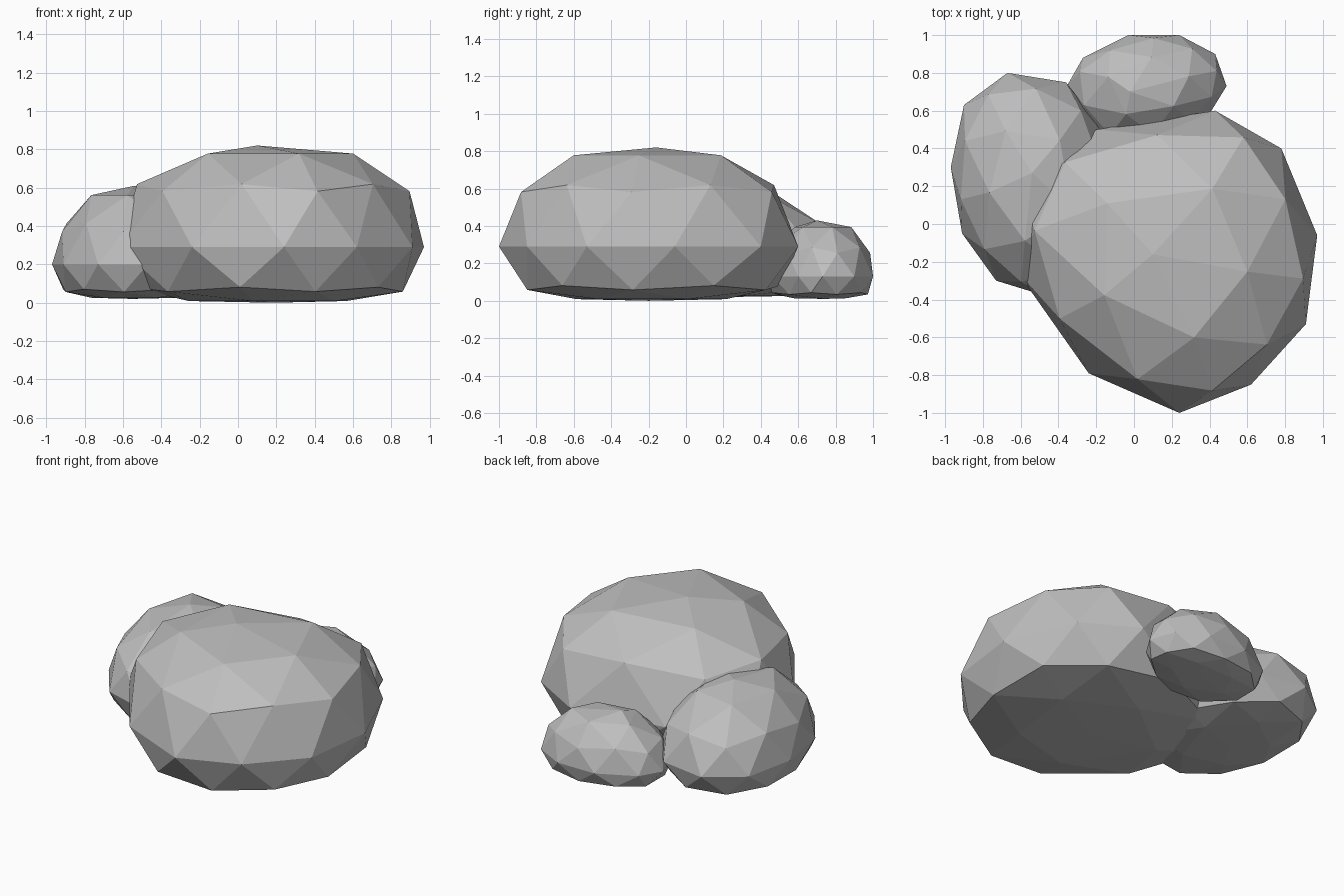
import bpy, bmesh, math
from mathutils import Vector

cube = bpy.data.objects.get("Cube")
if cube:
    bpy.data.objects.remove(cube)

stone = bpy.data.materials.new("stone_grey")
stone.use_nodes = True
stone.diffuse_color = (0.52, 0.52, 0.52, 1)
stone.node_tree.nodes["Principled BSDF"].inputs["Base Color"].default_value = stone.diffuse_color

# Height profiles: sphere height -> share of the rock's height or depth
BROAD = [(0, 0), (0.447, 0.55), (0.526, 0.62), (0.85, 0.92), (1, 1)]
ROUND = [(0, 0), (0.447, 0.42), (0.526, 0.52), (0.85, 0.88), (1, 1)]
BASE = [(0, 0), (0.447, 0.72), (0.526, 0.8), (0.85, 0.97), (1, 1)]


def profile(table, s):
    for (a, fa), (b, fb) in zip(table, table[1:]):
        if s <= b:
            return fa + (fb - fa) * (s - a) / (b - a)
    return 1


def rock(name, crown, centre, peak, waist, top, bottom, outline):
    """Faceted boulder: an icosphere fitted to a ten-sided waist outline."""
    bm = bmesh.new()
    bmesh.ops.create_icosphere(bm, subdivisions=2, radius=1)
    mid = Vector(centre)
    points = [Vector(p) - mid for p in outline]
    for v in bm.verts:
        x, y, z = v.co
        r = math.hypot(x, y)
        if r < 0.01:
            flat = Vector(peak) if z > 0 else mid
        else:
            t = round((math.degrees(math.atan2(y, x)) - 18) / 18) / 2
            i = math.floor(t)
            side = points[i % 10].lerp(points[(i + 1) % 10], t - i)
            if t != i:
                side = side / math.cos(math.radians(18))
            flat = mid + side * r
        if z >= 0:
            height = waist + (top - waist) * profile(crown, z)
        else:
            height = waist - (waist - bottom) * profile(BASE, -z)
        v.co = (flat.x, flat.y, height)
    bmesh.ops.recalc_face_normals(bm, faces=bm.faces)
    mesh = bpy.data.meshes.new(name)
    bm.to_mesh(mesh)
    bm.free()
    mesh.materials.append(stone)
    obj = bpy.data.objects.new(name, mesh)
    bpy.context.collection.objects.link(obj)


# Main boulder
rock("large_rock", BROAD, (0.18, -0.2), (0.1, -0.16), 0.29, 0.82, 0,
     [(0.97, -0.06), (0.78, 0.4), (0.43, 0.6), (-0.2, 0.5), (-0.6, 0.22),
      (-0.62, -0.25), (-0.24, -0.79), (0.24, -1), (0.62, -0.85), (0.91, -0.53)])

# Boulder leaning on the right side
rock("medium_rock", ROUND, (-0.55, 0.22), (-0.54, 0.27), 0.2, 0.61, 0.02,
     [(-0.91, -0.05), (-0.73, -0.3), (-0.47, -0.38), (-0.2, -0.2), (-0.1, 0.15),
      (-0.17, 0.5), (-0.36, 0.75), (-0.67, 0.8), (-0.9, 0.63), (-0.97, 0.3)])

# Small stone at the back
rock("small_rock", ROUND, (0.08, 0.74), (-0.02, 0.7), 0.13, 0.43, 0.01,
     [(-0.03, 1), (-0.27, 0.88), (-0.35, 0.74), (-0.26, 0.49), (-0.02, 0.42),
      (0.22, 0.46), (0.41, 0.6), (0.49, 0.73), (0.43, 0.9), (0.24, 1)])
